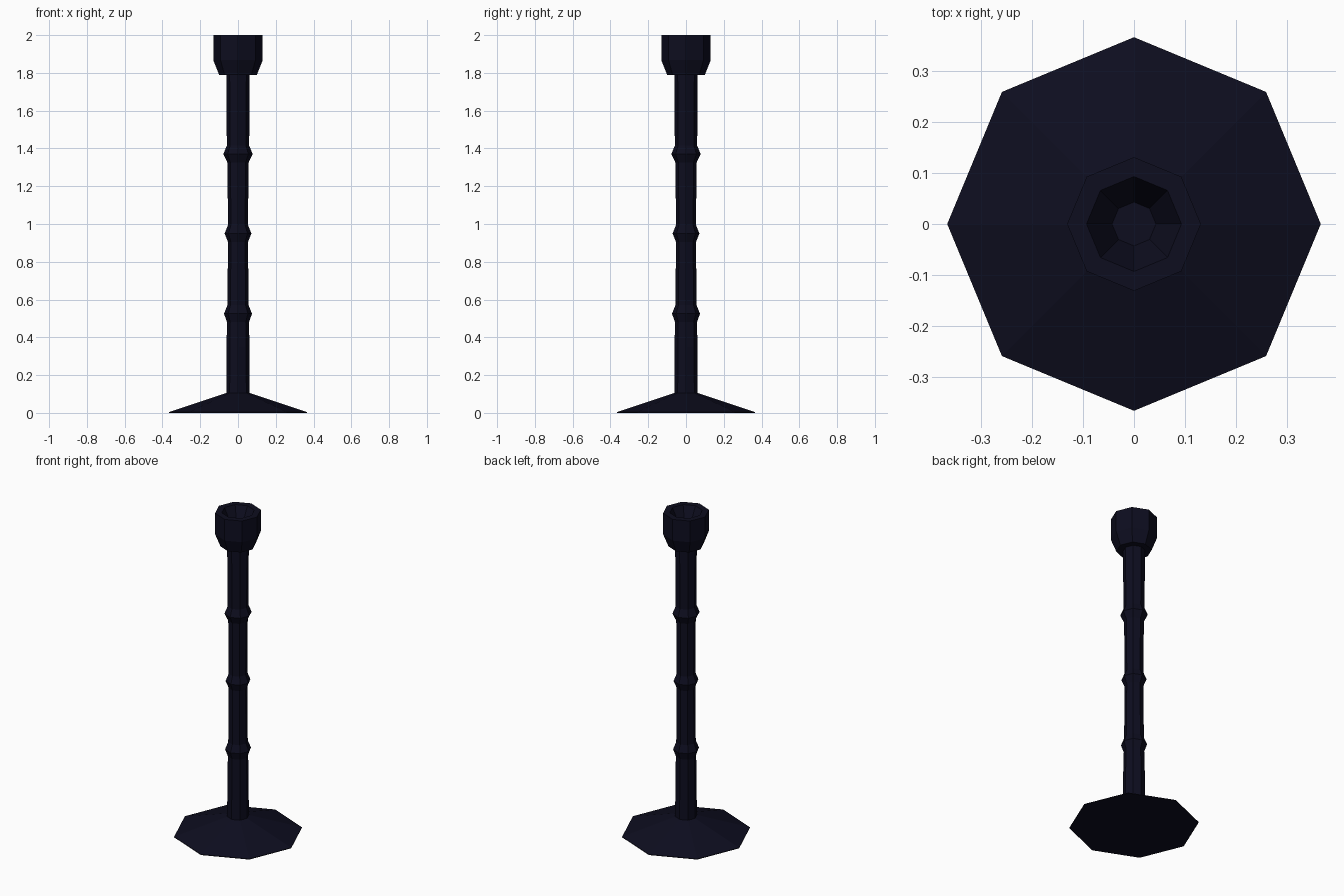
import bpy, bmesh, math

if "Cube" in bpy.data.objects:
    bpy.data.objects.remove(bpy.data.objects["Cube"])

SIDES = 8

navy = bpy.data.materials.new("midnight_navy")
navy.diffuse_color = (0.004, 0.004, 0.0135, 1)
navy.use_nodes = True
navy.node_tree.nodes["Principled BSDF"].inputs["Base Color"].default_value = navy.diffuse_color


def lathe(name, profile):
    """Closed octagonal solid from a list of (radius, height), corners on the axes."""
    bm = bmesh.new()
    rings = [[bm.verts.new((r * math.cos(math.tau * i / SIDES),
                            r * math.sin(math.tau * i / SIDES), z))
              for i in range(SIDES)] for r, z in profile]
    for a, b in zip(rings, rings[1:]):
        for i in range(SIDES):
            j = (i + 1) % SIDES
            bm.faces.new((a[i], a[j], b[j], b[i]))
    bm.faces.new(rings[0][::-1])
    bm.faces.new(rings[-1])
    mesh = bpy.data.meshes.new(name)
    bm.to_mesh(mesh)
    bm.free()
    mesh.materials.append(navy)
    obj = bpy.data.objects.new(name, mesh)
    bpy.context.collection.objects.link(obj)
    return obj


# Wide sloping foot
lathe("base", [(0.366, 0), (0.366, 0.004), (0.062, 0.105)])

# Slender shaft, slightly waisted, with three pointed rings
shaft = [(0.062, 0.10), (0.061, 0.35)]
for z, r_low, r_ring, r_high in [(0.525, 0.058, 0.074, 0.056),
                                 (0.95, 0.053, 0.071, 0.053),
                                 (1.37, 0.056, 0.078, 0.059)]:
    shaft += [(r_low, z - 0.045), (r_ring, z), (r_high, z + 0.045)]
shaft += [(0.061, 1.6), (0.062, 1.80)]
lathe("shaft", shaft)

# Cup head with a hollow, sloping socket
lathe("cup", [(0.10, 1.79), (0.131, 1.868), (0.131, 2.0),
              (0.093, 2.0), (0.043, 1.90)])
